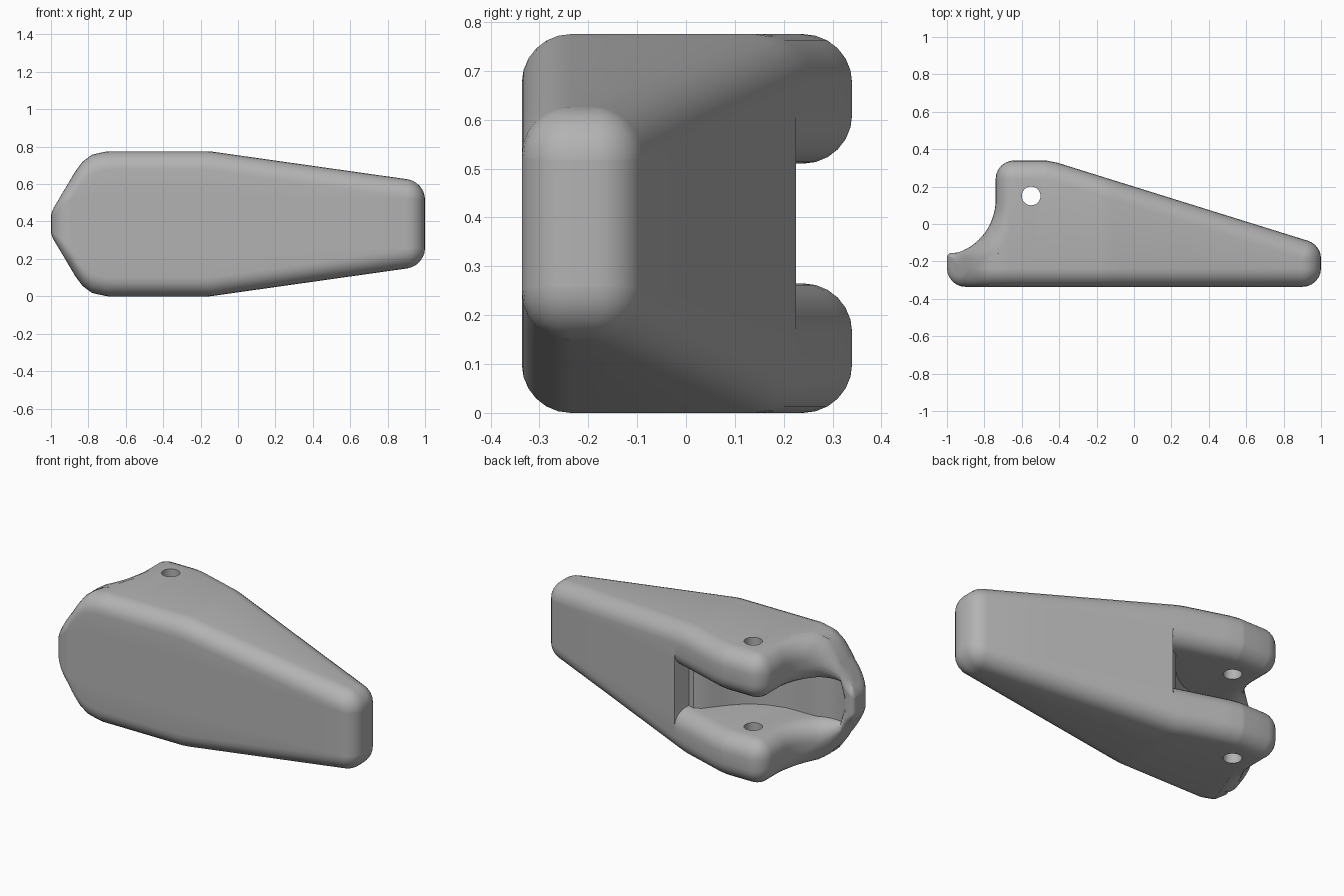
import bpy, bmesh
from math import sin, cos, radians, pi

cube = bpy.data.objects.get("Cube")
if cube:
    bpy.data.objects.remove(cube, do_unlink=True)

MID_Z = 0.3875      # symmetry plane height
FRONT_Y = -0.336
EDGE = 0.1          # rounding of the long edges
SLOT_HALF = 0.1225
STEPS = 7

# Half height along the length, and the curved floor of the slot
HEIGHT = [(-1, .07), (-.97, .11), (-.87, .28), (-.83, .333), (-.78, .37),
          (-.7, MID_Z), (-.15, MID_Z), (1, .225)]
FLOOR = [(-1, -.155), (-.8, -.155), (-.55, -.15), (-.42, -.11), (-.31, -.03),
         (-.22, .08), (-.16, .155), (-.08, .225)]


def lookup(table, x):
    if x <= table[0][0]:
        return table[0][1]
    for (x0, v0), (x1, v1) in zip(table, table[1:]):
        if x <= x1:
            return v0 + (v1 - v0) * (x - x0) / (x1 - x0)
    return table[-1][1]


def arc(cx, cy, r, a0, a1, n=STEPS, side=1):
    """Points with outward normals along an arc; side -1 is a hollow."""
    out = []
    for i in range(n):
        a = radians(a0 + (a1 - a0) * i / (n - 1))
        c, s = cos(a), sin(a)
        out.append(((cx + r * c, cy + r * s), (side * c, side * s)))
    return out


def half_section(point, normal, slot):
    """Upper half of one side, from the symmetry plane out to the edge."""
    (x, y), (nx, ny) = point, normal
    h = lookup(HEIGHT, x)
    if slot:
        s = SLOT_HALF
        r = max(.01, min(EDGE, (h - s) * .48))
    else:
        s = h * .15
        r = min(EDGE, h * .42)
    pts = []
    xo, yo = x - nx * r, y - ny * r
    if slot:
        fy = min(lookup(FLOOR, xo), yo)
        pts += [(xo, fy, 0), (xo, fy, s)]
    else:
        pts += [(x, y, 0), (x, y, s * .5)]
    turns = [pi / 2 * i / (STEPS - 1) for i in range(STEPS)]
    for a in reversed(turns):                       # inner lip
        d = r * (1 - cos(a)) if slot else 0
        pts.append((x - nx * d, y - ny * d, s + r * (1 - sin(a))))
    for a in turns:                                 # outer edge
        d = r * (1 - cos(a))
        px = x - nx * d
        pts.append((px, y - ny * d, lookup(HEIGHT, px) - r * (1 - sin(a))))
    return pts


# Stations from the narrow end to the pointed end: front, back, slot
stations = []
TILT = 72.7
right_back = arc(.9, -.185, .1, 0, TILT)
right_front = arc(.9, -.236, .1, 0, -90)
for f, b in zip(right_front, right_back):
    stations.append((f, b, False))


def add_back(items, slot):
    for p, n in items:
        fx = max(-.9, min(.9, p[0]))
        stations.append((((fx, FRONT_Y), (0, -1)), (p, n), slot))


slope_n = (cos(radians(TILT)), sin(radians(TILT)))


def slope(xs):
    return [((x, .2 - .3116 * x), slope_n) for x in xs]


add_back(slope([.6, .3, .1, -.08]), False)
add_back(slope([-.081, -.12, -.16, -.2, -.25, -.3, -.36, -.41]), True)
add_back(arc(-.48, .24, .1, TILT, 90, 4), True)
add_back([((-.56, .34), (0, 1))], True)
add_back(arc(-.64, .24, .1, 90, 180), True)
add_back(arc(-1.04, .13, .3, 0, -66, 14, -1), True)
add_back([((-.945, -.153), (0, 1))], False)
tip_back = arc(-.975, -.18, .025, 90, 180)
tip_front = arc(-.9, -.236, .1, -90, -180)
for f, b in zip(tip_front, tip_back):
    stations.append((f, b, False))

# Loft the upper half and its mirror image
bm = bmesh.new()
for sign in (1, -1):
    rows = []
    for f, b, slot in stations:
        pts = half_section(*b, slot) + half_section(*f, False)[::-1]
        rows.append([bm.verts.new((x, y, MID_Z + sign * z)) for x, y, z in pts])
    for r0, r1 in zip(rows, rows[1:]):
        for i in range(len(r0) - 1):
            bm.faces.new((r0[i], r0[i + 1], r1[i + 1], r1[i]))
    for row in (rows[0], rows[-1]):                 # end caps
        n = len(row)
        for i in range(n // 2 - 1):
            bm.faces.new((row[i], row[i + 1], row[n - 2 - i], row[n - 1 - i]))
bmesh.ops.remove_doubles(bm, verts=bm.verts, dist=.0002)
bmesh.ops.dissolve_degenerate(bm, edges=bm.edges, dist=.0001)
bmesh.ops.recalc_face_normals(bm, faces=bm.faces)
mesh = bpy.data.meshes.new("forked_handle")
bm.to_mesh(mesh)
bm.free()
body = bpy.data.objects.new("forked_handle", mesh)
bpy.context.collection.objects.link(body)

grey = bpy.data.materials.new("plain_grey")
grey.use_nodes = True
colour = (.45, .45, .45, 1)
grey.diffuse_color = colour
grey.node_tree.nodes["Principled BSDF"].inputs["Base Color"].default_value = colour
mesh.materials.append(grey)

# Pin hole through both prongs
bpy.ops.mesh.primitive_cylinder_add(vertices=32, radius=.05, depth=2,
                                    location=(-.55, .15, MID_Z))
pin = bpy.context.object
pin.name = "pin_hole_cutter"
pin.hide_render = True
pin.data.materials.append(grey)
bpy.ops.object.select_all(action='DESELECT')
bpy.context.view_layer.objects.active = body
body.select_set(True)
cut = body.modifiers.new("pin_hole", 'BOOLEAN')
cut.operation = 'DIFFERENCE'
cut.solver = 'EXACT'
cut.object = pin
bpy.ops.object.modifier_apply(modifier=cut.name)
bpy.data.objects.remove(pin, do_unlink=True)
bpy.ops.object.shade_smooth_by_angle(angle=radians(30))
